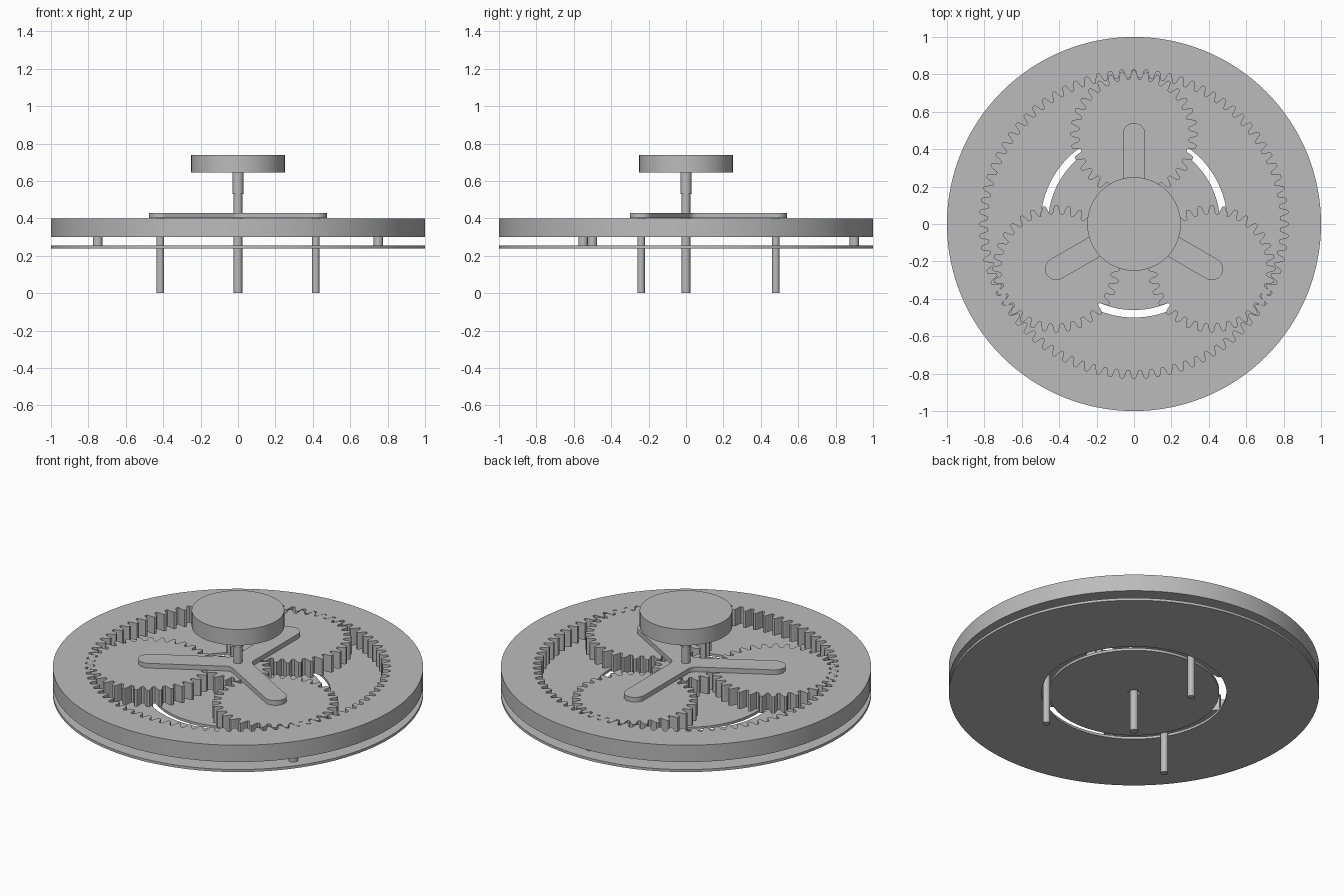
import bpy, bmesh
from math import sin, cos, pi, radians, sqrt
from mathutils import Vector

if "Cube" in bpy.data.objects:
    bpy.data.objects.remove(bpy.data.objects["Cube"])

grey = bpy.data.materials.new("metal grey")
grey.use_nodes = True
colour = (0.5, 0.5, 0.5, 1)
grey.diffuse_color = colour
grey.node_tree.nodes["Principled BSDF"].inputs["Base Color"].default_value = colour

MODULE = 0.02                 # tooth size shared by all gears
ORBIT = 0.48                  # distance of planet axes from the centre
ARMS = (90, 210, 330)         # directions of the three planets


def polar(r, a, centre=(0, 0)):
    return Vector((centre[0] + r * cos(a), centre[1] + r * sin(a)))


def circle(r, centre=(0, 0), n=96):
    return [polar(r, 2 * pi * i / n, centre) for i in range(n)]


def plate(name, z0, z1, *outlines):
    """Extrude an outline from z0 to z1; further outlines become holes."""
    curve = bpy.data.curves.new(name, 'CURVE')
    curve.dimensions = '2D'
    curve.fill_mode = 'BOTH'
    curve.extrude = (z1 - z0) / 2
    for pts in outlines:
        spline = curve.splines.new('POLY')
        spline.points.add(len(pts) - 1)
        for point, p in zip(spline.points, pts):
            point.co = (p.x, p.y, 0, 1)
        spline.use_cyclic_u = True
    shape = bpy.data.objects.new(name + " outline", curve)
    bpy.context.scene.collection.objects.link(shape)
    bpy.context.view_layer.update()
    graph = bpy.context.evaluated_depsgraph_get()
    mesh = bpy.data.meshes.new_from_object(shape.evaluated_get(graph))
    bpy.data.objects.remove(shape)

    bm = bmesh.new()
    bm.from_mesh(mesh)
    bmesh.ops.remove_doubles(bm, verts=bm.verts, dist=0.00005)
    bmesh.ops.recalc_face_normals(bm, faces=bm.faces)
    bmesh.ops.translate(bm, verts=bm.verts, vec=(0, 0, (z0 + z1) / 2))
    bm.to_mesh(mesh)
    bm.free()
    mesh.name = name
    mesh.materials.clear()
    mesh.materials.append(grey)
    obj = bpy.data.objects.new(name, mesh)
    bpy.context.scene.collection.objects.link(obj)
    bpy.ops.object.select_all(action='DESELECT')
    obj.select_set(True)
    bpy.context.view_layer.objects.active = obj
    bpy.ops.object.shade_smooth_by_angle(angle=radians(30))
    return obj


def rod(name, r, z0, z1, centre=(0, 0)):
    return plate(name, z0, z1, circle(r, centre, 32))


def gear(teeth, phase, centre=(0, 0), tip=1.0, root=-1.25):
    """Toothed outline with one tooth centred on the phase angle."""
    pitch_r = MODULE * teeth / 2
    half = [(0.39, root), (0.33, root * 0.75), (0.25, 0), (0.17, tip * 0.7), (0.10, tip)]
    tooth = [(-w, h) for w, h in half] + [(w, h) for w, h in reversed(half)]
    return [polar(pitch_r + h * MODULE, phase + (i + w) * 2 * pi / teeth, centre)
            for i in range(teeth) for w, h in tooth]


# Fixed base plate with the slot the planet pins travel in
plate("base_plate", 0.24, 0.255, circle(1, n=128), circle(0.5))
plate("base_disc", 0.24, 0.255, circle(0.46), circle(0.032, n=32))
for i, spot in enumerate([(0, 0.9), (-0.75, -0.5), (0.75, -0.55)]):
    rod(f"ring_support_{i + 1}", 0.025, 0.25, 0.305, spot)

# Ring gear with internal teeth
plate("ring_gear", 0.30, 0.40, circle(1, n=128),
      gear(80, radians(90), tip=1.25, root=-1.0))

# Sun gear in the middle, with a gap facing the first planet
plate("sun_gear", 0.30, 0.40, gear(16, radians(90 + 11.25)))

# Planet gears and their long pins, each turned to mesh
for i, (arm, turn) in enumerate(zip(ARMS, (0, 3.75, -3.75))):
    axis = polar(ORBIT, radians(arm))
    plate(f"planet_gear_{i + 1}", 0.30, 0.40, gear(32, radians(arm + turn), axis))
    rod(f"planet_pin_{i + 1}", 0.02, 0, 0.42, axis)

# Three-armed carrier with round ends and filleted inner corners
HALF, FILLET = 0.06, 0.05
outline = []
for arm in ARMS:
    a = radians(arm)
    end = polar(ORBIT, a)
    outline += [polar(HALF, a - pi / 2 + pi * k / 16, end) for k in range(17)]
    corner = polar((HALF + FILLET) * 2 / sqrt(3), a + pi / 3)
    outline += [polar(FILLET, a - pi / 2 - pi / 3 * k / 6, corner) for k in range(7)]
plate("carrier", 0.402, 0.43, outline)

# Stepped centre shaft and knob
rod("centre_shaft", 0.023, 0, 0.54)
rod("shaft_collar", 0.03, 0.53, 0.65)
plate("knob", 0.645, 0.74, circle(0.25))
